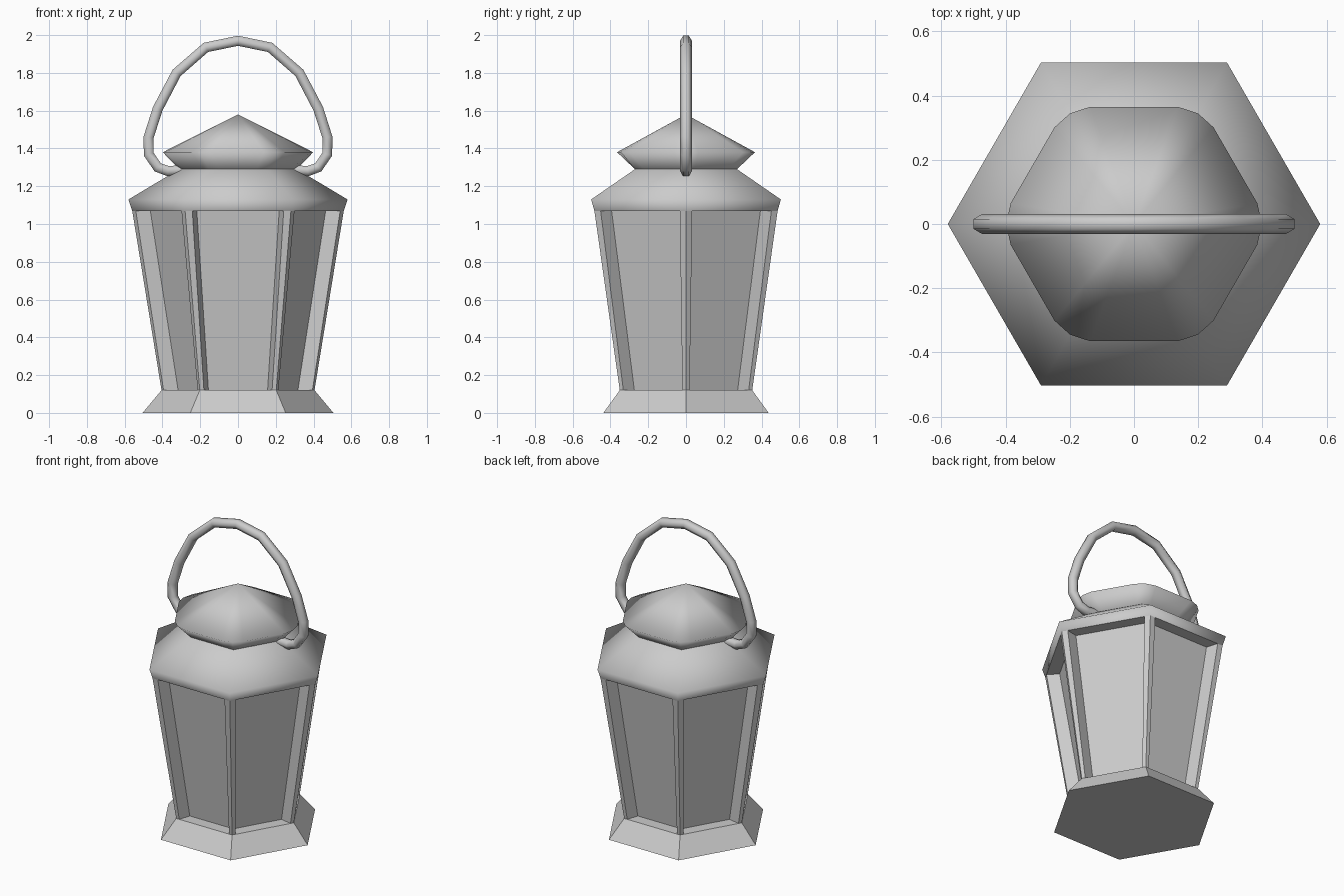
import bpy, bmesh, math
from mathutils import Vector

if "Cube" in bpy.data.objects:
    bpy.data.objects.remove(bpy.data.objects["Cube"])

grey = bpy.data.materials.new("plain grey")
grey.use_nodes = True
GREY = (0.6, 0.6, 0.6, 1)
grey.diffuse_color = GREY
grey.node_tree.nodes["Principled BSDF"].inputs["Base Color"].default_value = GREY


def finish(bm, name, smooth):
    bmesh.ops.remove_doubles(bm, verts=bm.verts, dist=0.0001)
    bmesh.ops.recalc_face_normals(bm, faces=bm.faces)
    for f in bm.faces:
        f.smooth = smooth
    mesh = bpy.data.meshes.new(name)
    bm.to_mesh(mesh)
    bm.free()
    mesh.materials.append(grey)
    obj = bpy.data.objects.new(name, mesh)
    bpy.context.collection.objects.link(obj)
    return obj


def corner(i, r, z):
    a = math.radians(60 * i)
    return Vector((r * math.cos(a), r * math.sin(a), z))


def loft(name, rings, smooth, close_bottom=True, close_top=True):
    """Skin a stack of equal-length rings; a one-point ring is an apex."""
    bm = bmesh.new()
    loops = [[bm.verts.new(p) for p in ring] for ring in rings]
    for low, high in zip(loops, loops[1:]):
        n = len(low)
        for i in range(n):
            j = (i + 1) % n
            if len(high) == 1:
                bm.faces.new((low[i], low[j], high[0]))
            else:
                bm.faces.new((low[i], low[j], high[j], high[i]))
    if close_bottom:
        bm.faces.new(loops[0][::-1])
    if close_top and len(loops[-1]) > 1:
        bm.faces.new(loops[-1])
    return finish(bm, name, smooth)


def hexagon(r, z):
    return [corner(i, r, z) for i in range(6)]


# Flared foot
loft("base", [hexagon(0.505, 0), hexagon(0.405, 0.12)], False)

# Tapered body with six recessed panes between corner posts
bm = bmesh.new()
DEPTH = 0.075
for i in range(6):
    outer, opening, pane = [], [], []
    for r, z, post in ((0.405, 0.12, 0.022), (0.56, 1.07, 0.038)):
        a, b = corner(i, r, z), corner(i + 1, r, z)
        along = (b - a).normalized()
        mid = (a + b) / 2
        inward = -Vector((mid.x, mid.y, 0)).normalized() * DEPTH
        outer.append((a, b))
        opening.append((a + along * post, b - along * post))
        inset = along * (post + 0.024)
        pane.append((a + inset + inward, b - inset + inward))
    quads = [[pane[0][0], pane[0][1], pane[1][1], pane[1][0]]]
    for s in (0, 1):
        quads.append([outer[0][s], opening[0][s], opening[1][s], outer[1][s]])
        quads.append([opening[0][s], pane[0][s], pane[1][s], opening[1][s]])
        quads.append([opening[s][0], opening[s][1], pane[s][1], pane[s][0]])
    for q in quads:
        bm.faces.new([bm.verts.new(p) for p in q])
finish(bm, "body_frame", False)

# Sloping roof with a shallow rim
loft("roof", [hexagon(0.56, 1.07), hexagon(0.58, 1.13), hexagon(0.312, 1.29)],
     True, close_bottom=False, close_top=False)


# Cap: a hexagon with softened corners, tapering to a point
def soft_hexagon(apothem, z, limit):
    ring = []
    for i in range(6):
        for off in (-9.5, 0, 9.5):
            a = math.radians(60 * i + off)
            r = min(apothem / math.cos(math.radians(30 - abs(off))), limit)
            ring.append(Vector((r * math.cos(a), r * math.sin(a), z)))
    return ring


loft("cap", [soft_hexagon(0.27, 1.29, 1), soft_hexagon(0.365, 1.38, 0.398),
             [Vector((0, 0, 1.58))]], True, close_bottom=False)

# Carrying handle: a six-sided tube, mirrored across x
half = [(0.29, 1.285), (0.37, 1.28), (0.425, 1.3), (0.473, 1.37), (0.473, 1.46),
        (0.425, 1.61), (0.325, 1.8), (0.17, 1.935)]
path = half + [(0, 1.97)] + [(-x, z) for x, z in reversed(half)]
curve = bpy.data.curves.new("handle", "CURVE")
curve.dimensions = "3D"
curve.bevel_depth = 0.031
curve.bevel_resolution = 1
curve.use_fill_caps = True
spline = curve.splines.new("POLY")
spline.points.add(len(path) - 1)
for point, (x, z) in zip(spline.points, path):
    point.co = (x, 0, z, 1)
spline.use_smooth = True
curve.materials.append(grey)
handle = bpy.data.objects.new("handle", curve)
bpy.context.collection.objects.link(handle)
